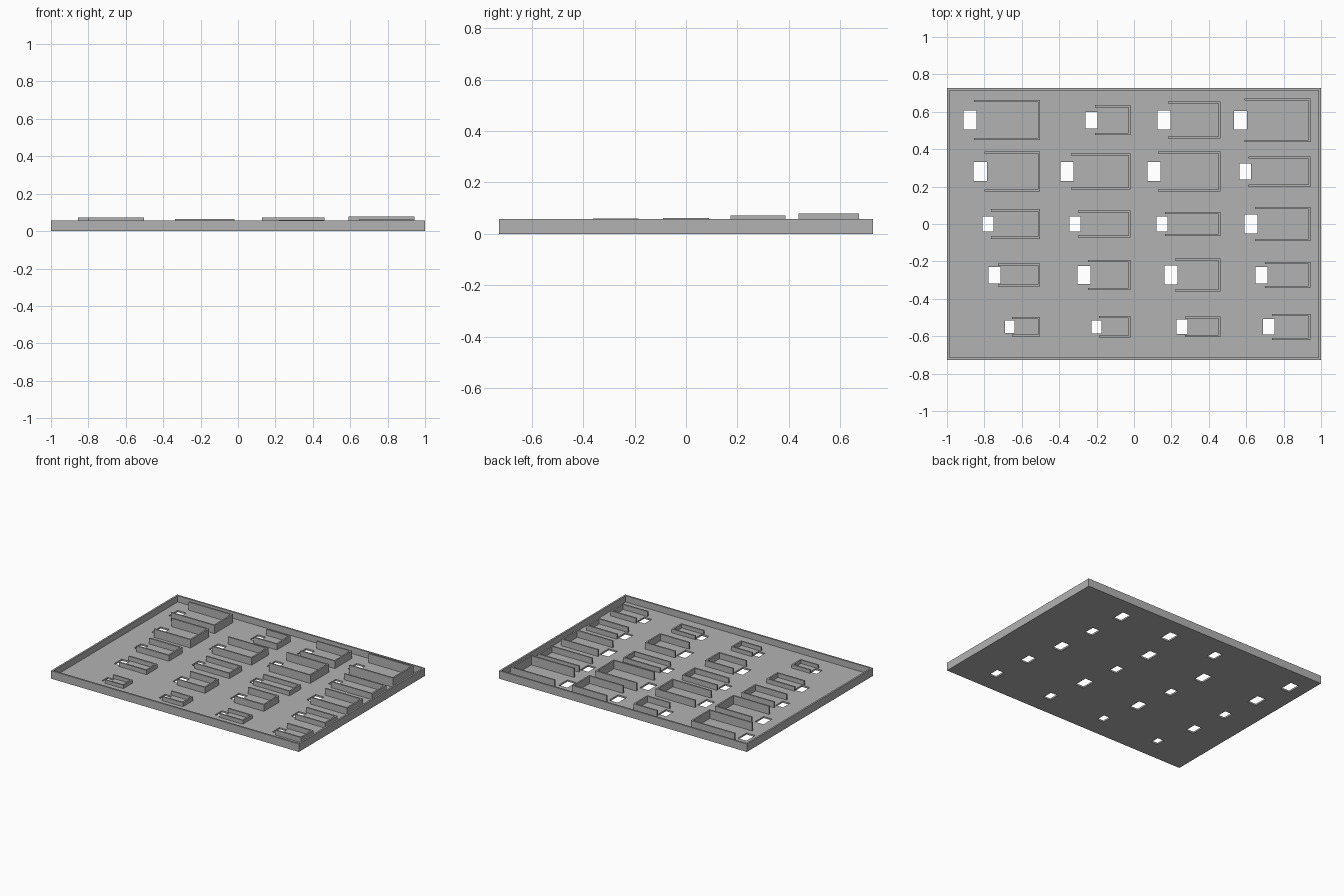
import bpy, bmesh

if "Cube" in bpy.data.objects:
    bpy.data.objects.remove(bpy.data.objects["Cube"])

HALF_X, HALF_Y, RIM_H = 1.0, 0.727, 0.058
RIM_T, FLOOR, WALL = 0.018, 0.012, 0.011

grey = bpy.data.materials.new("grey")
grey.diffuse_color = (0.45, 0.45, 0.45, 1)
grey.use_nodes = True
grey.node_tree.nodes["Principled BSDF"].inputs["Base Color"].default_value = grey.diffuse_color


def add_object(name, bm):
    bmesh.ops.recalc_face_normals(bm, faces=bm.faces)
    mesh = bpy.data.meshes.new(name)
    bm.to_mesh(mesh)
    bm.free()
    mesh.materials.append(grey)
    obj = bpy.data.objects.new(name, mesh)
    bpy.context.collection.objects.link(obj)
    return obj


def add_prism(bm, outline, z0, z1):
    low = [bm.verts.new((x, y, z0)) for x, y in outline]
    high = [bm.verts.new((x, y, z1)) for x, y in outline]
    bm.faces.new(low[::-1])
    bm.faces.new(high)
    n = len(outline)
    for i in range(n):
        j = (i + 1) % n
        bm.faces.new((low[i], low[j], high[j], high[i]))


def rect(x0, x1, y0, y1):
    return [(x0, y0), (x1, y0), (x1, y1), (x0, y1)]


# Closed (right) ends of the four columns and centre lines of the five rows
COLS = (-0.503, -0.019, 0.462, 0.944)
ROWS = (0.555, 0.28, 0.0, -0.273, -0.55)
# Per holder: open (left) end, half width, half length of the slot
HOLDERS = (
    ((-0.855, .107, .051), (-0.209, .080, .044), (0.182, .099, .051), (0.590, .117, .050)),
    ((-0.800, .107, .051), (-0.337, .096, .051), (0.128, .107, .051), (0.612, .081, .043)),
    ((-0.765, .079, .040), (-0.300, .072, .040), (0.166, .064, .040), (0.647, .090, .051)),
    ((-0.727, .062, .044), (-0.246, .080, .049), (0.219, .088, .051), (0.700, .070, .044)),
    ((-0.652, .052, .033), (-0.187, .058, .035), (0.273, .055, .039), (0.738, .070, .041)),
)

# Tray: a slab with a sunken floor inside a thin rim
bm = bmesh.new()
add_prism(bm, rect(-HALF_X, HALF_X, -HALF_Y, HALF_Y), 0, RIM_H)
bm.normal_update()
top = max(bm.faces, key=lambda f: f.calc_center_median().z)
bmesh.ops.inset_region(bm, faces=[top], thickness=RIM_T)
sunk = bmesh.ops.extrude_face_region(bm, geom=[top])["geom"]
for v in [g for g in sunk if isinstance(g, bmesh.types.BMVert)]:
    v.co.z = FLOOR
if top.is_valid:
    bmesh.ops.delete(bm, geom=[top], context='FACES_ONLY')
tray = add_object("tray", bm)

# U-shaped holders, open to the left, with a slot through the floor at the mouth
cut = bmesh.new()
for r, (cy, row) in enumerate(zip(ROWS, HOLDERS)):
    for c, (x1, (x0, hw, slot)) in enumerate(zip(COLS, row)):
        xi, hi = x1 - WALL, hw - WALL
        outline = [(x0, -hw), (x1, -hw), (x1, hw), (x0, hw),
                   (x0, hi), (xi, hi), (xi, -hi), (x0, -hi)]
        bm = bmesh.new()
        add_prism(bm, [(x, y + cy) for x, y in outline],
                  FLOOR - 0.002, 0.0045 + 0.63 * hw)
        add_object(f"holder_{r + 1}_{c + 1}", bm)
        width = 0.019 + slot
        add_prism(cut, rect(x0 + 0.013 - width, x0 + 0.013, cy - slot, cy + slot),
                  -0.02, FLOOR + 0.015)

cutter = add_object("slot_cutter", cut)
cutter.hide_render = True
cutter.hide_viewport = True
cutter.display_type = 'WIRE'
mod = tray.modifiers.new("slots", 'BOOLEAN')
mod.operation = 'DIFFERENCE'
mod.solver = 'EXACT'
mod.object = cutter
